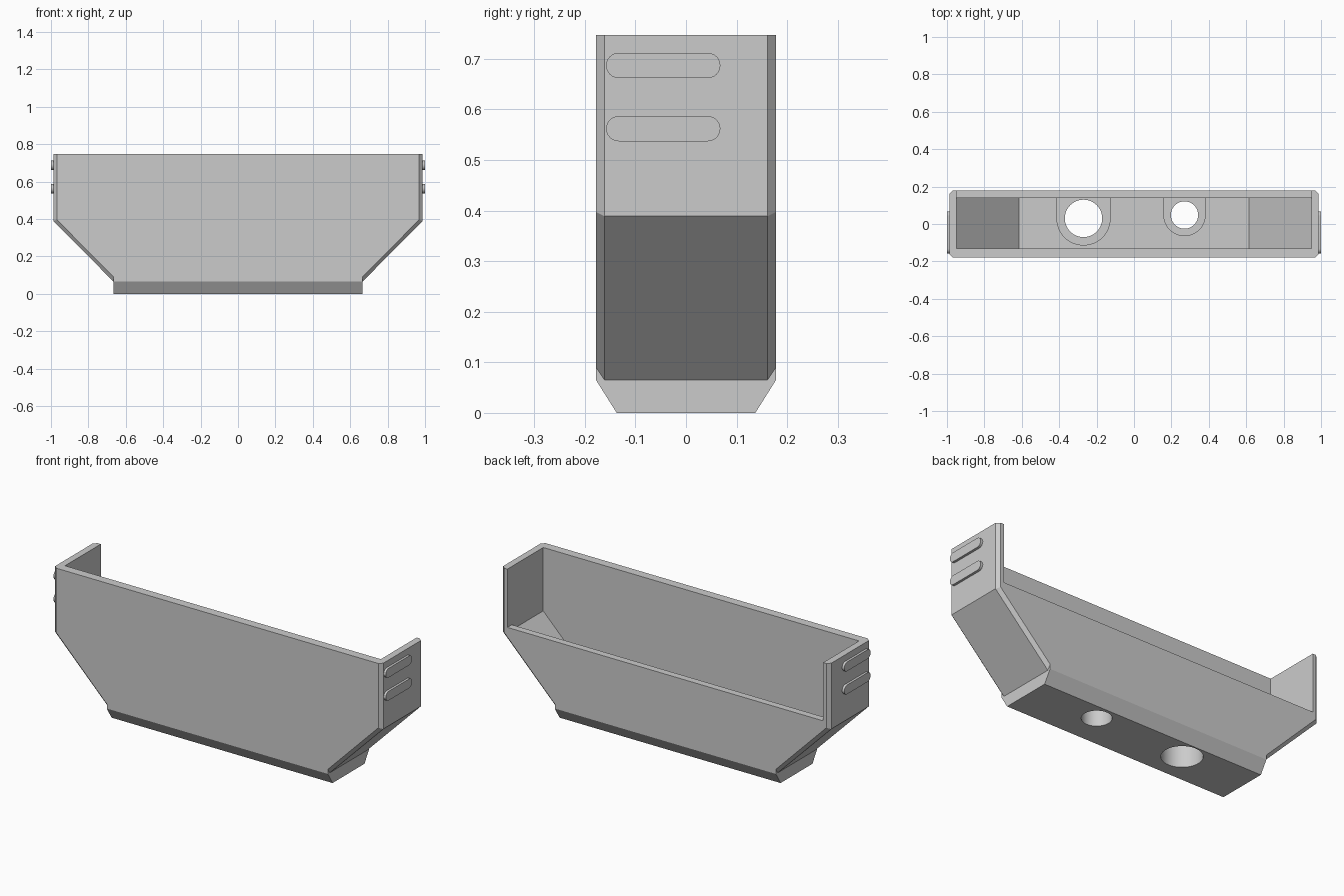
import bpy, bmesh, math

old = bpy.data.objects.get("Cube")
if old:
    bpy.data.objects.remove(old, do_unlink=True)

grey = bpy.data.materials.new("plain grey")
grey.use_nodes = True
colour = (0.6, 0.6, 0.6, 1)
grey.diffuse_color = colour
grey.node_tree.nodes["Principled BSDF"].inputs["Base Color"].default_value = colour


def finish(bm, name):
    bmesh.ops.remove_doubles(bm, verts=bm.verts, dist=1e-5)
    bmesh.ops.dissolve_degenerate(bm, edges=bm.edges, dist=1e-5)
    bmesh.ops.recalc_face_normals(bm, faces=bm.faces)
    mesh = bpy.data.meshes.new(name)
    bm.to_mesh(mesh)
    bm.free()
    mesh.materials.append(grey)
    obj = bpy.data.objects.new(name, mesh)
    bpy.context.collection.objects.link(obj)
    return obj


def prism(name, outline, low, high, place):
    """Extrude a 2D outline from low to high; place maps (u, v, w) to xyz."""
    bm = bmesh.new()
    ends = [[bm.verts.new(place(u, v, w)) for u, v in outline] for w in (low, high)]
    for ring in ends:
        bm.faces.new(ring)
    n = len(outline)
    for i in range(n):
        j = (i + 1) % n
        bm.faces.new((ends[0][i], ends[0][j], ends[1][j], ends[1][i]))
    return finish(bm, name)


def along_x(u, v, w): return (w, u, v)
def along_y(u, v, w): return (u, w, v)
def along_z(u, v, w): return (u, v, w)


def arc(cx, cy, r, start, end, n=24):
    angles = [math.radians(start + (end - start) * i / n) for i in range(n + 1)]
    return [(cx + r * math.cos(a), cy + r * math.sin(a)) for a in angles]


def mirrored(half):
    return half + [(-u, v) for u, v in reversed(half)]


def combine(target, tool, operation):
    mod = target.modifiers.new("combine", 'BOOLEAN')
    mod.operation = operation
    mod.solver = 'EXACT'
    mod.object = tool
    bpy.context.view_layer.objects.active = target
    bpy.ops.object.modifier_apply(modifier=mod.name)
    bpy.data.objects.remove(tool, do_unlink=True)


# Outer body: four cross-sections, the end ones inset to make the chamfers
TOP, BASE_X, BASE_Z = 0.747, 0.665, 0.065
full = [(0.987, TOP), (0.987, 0.389), (BASE_X, BASE_Z), (BASE_X, BASE_Z), (BASE_X, 0)]
inset = [(0.969, TOP), (0.969, 0.397), (BASE_X, 0.09), (BASE_X, BASE_Z), (BASE_X, 0)]
bm = bmesh.new()
rings = []
for y, half in ((-0.178, inset), (-0.161, full), (0.161, full), (0.178, inset)):
    rings.append([bm.verts.new((x, y if z > 0 else y * 0.77, z))
                  for x, z in mirrored(half)])
n = len(rings[0])
for a, b in zip(rings, rings[1:]):
    for i in range(n):
        j = (i + 1) % n
        bm.faces.new((a[i], a[j], b[j], b[i]))
for ring in (rings[0], rings[-1]):
    bm.faces.new(ring[:4] + ring[6:])
    bm.faces.new(ring[3:7])
tray = finish(bm, "tray")

# Hollow inside, open at the top
inner = mirrored([(0.95, 1), (0.95, 0.402), (0.615, 0.065)])
combine(tray, prism("cavity_cutter", inner, -0.13, 0.14, along_y), 'DIFFERENCE')

# Lowered back wall
notch = mirrored([(0.95, 1), (0.95, 0.43)])
combine(tray, prism("notch_cutter", notch, 0.10, 0.3, along_y), 'DIFFERENCE')

# Collars standing on the floor, each with a hole through the base
for x, y, hole, collar in ((-0.27, 0.03, 0.1, 0.145), (0.27, 0.048, 0.073, 0.113)):
    shape = arc(x, y, collar, 180, 360) + [(x + collar, 0.155), (x - collar, 0.155)]
    combine(tray, prism("collar", shape, 0.04, 0.15, along_z), 'UNION')
    circle = arc(x, y, hole, 0, 360, 48)[:-1]
    combine(tray, prism("hole_cutter", circle, -0.1, 0.3, along_z), 'DIFFERENCE')

# Pairs of rounded ribs on both end walls
parts = [tray]
for side, word in ((1, "left"), (-1, "right")):
    for z, level in ((0.562, "lower"), (0.687, "upper")):
        r = 0.025
        slot = arc(0.043, z, r, -90, 90, 12) + arc(-0.133, z, r, 90, 270, 12)
        parts.append(prism(f"{word}_{level}_rib", slot, side * 0.975, side, along_x))

bpy.ops.object.select_all(action='DESELECT')
for part in parts:
    part.select_set(True)
bpy.context.view_layer.objects.active = tray
bpy.ops.object.shade_smooth_by_angle(angle=math.radians(20))
